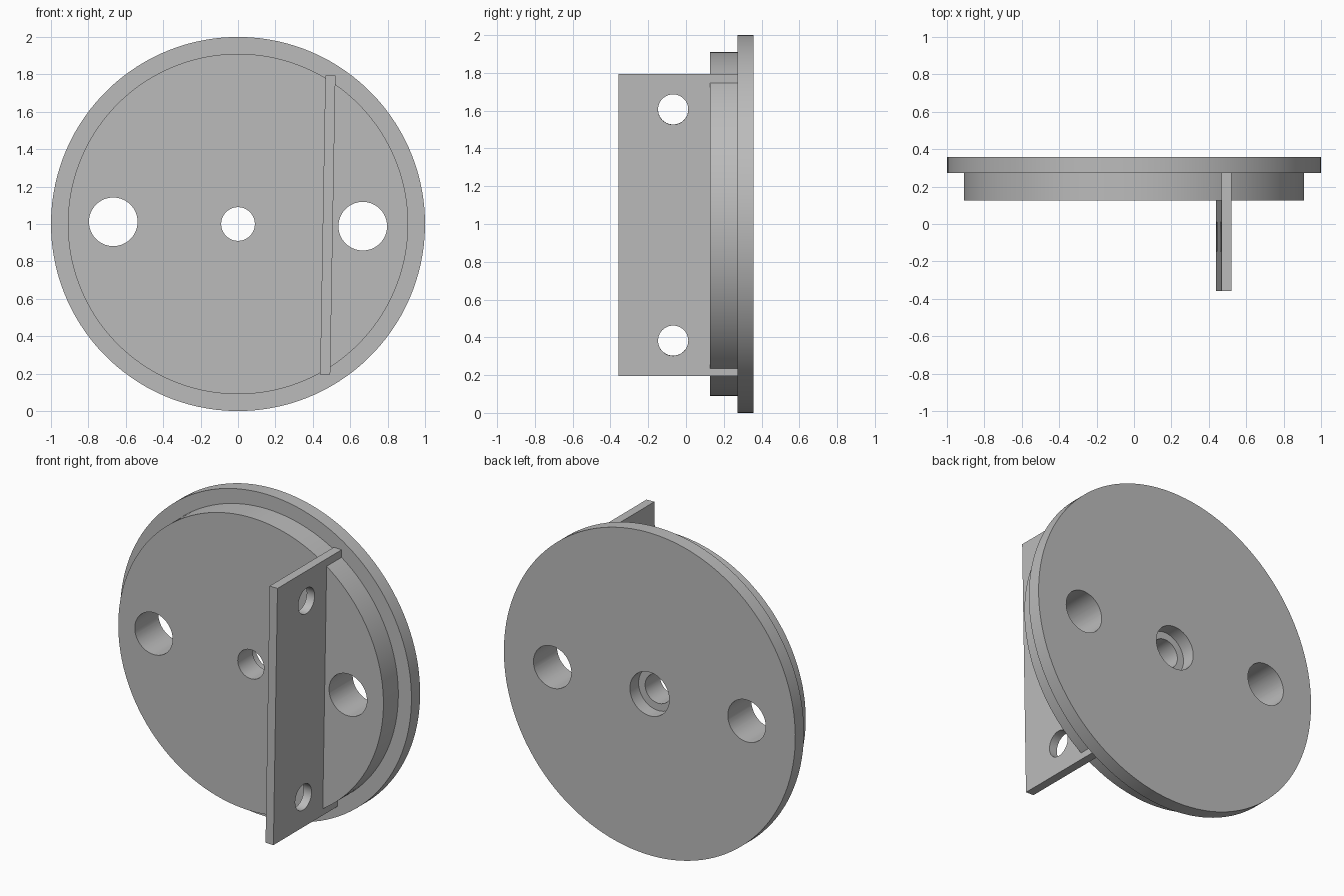
import bpy, bmesh, math
from mathutils import Matrix, Vector

if "Cube" in bpy.data.objects:
    bpy.data.objects.remove(bpy.data.objects["Cube"], do_unlink=True)

SIDES = 128
TILT = Matrix.Translation((0, 0, 1)) @ Matrix.Rotation(math.radians(1), 4, 'Y')

grey = bpy.data.materials.new("plain grey")
grey.use_nodes = True
COLOUR = (0.5, 0.5, 0.5, 1)
grey.diffuse_color = COLOUR
grey.node_tree.nodes["Principled BSDF"].inputs["Base Color"].default_value = COLOUR


def make_object(name, bm):
    bmesh.ops.recalc_face_normals(bm, faces=bm.faces)
    mesh = bpy.data.meshes.new(name)
    bm.to_mesh(mesh)
    bm.free()
    obj = bpy.data.objects.new(name, mesh)
    bpy.context.collection.objects.link(obj)
    mesh.materials.append(grey)
    return obj


def drill(obj, centre, radius, axis):
    """Cut a round hole through obj along the given axis."""
    bm = bmesh.new()
    turn = Vector((0, 0, 1)).rotation_difference(Vector(axis)).to_matrix().to_4x4()
    bmesh.ops.create_cone(bm, cap_ends=True, segments=64, radius1=radius, radius2=radius,
                          depth=1, matrix=Matrix.Translation(centre) @ turn)
    cutter = make_object("hole_cutter", bm)
    cutter.hide_render = True
    mod = obj.modifiers.new("hole", 'BOOLEAN')
    mod.operation = 'DIFFERENCE'
    mod.solver = 'EXACT'
    mod.object = cutter
    bpy.context.view_layer.objects.active = obj
    bpy.ops.object.modifier_apply(modifier=mod.name)
    bpy.data.objects.remove(cutter, do_unlink=True)


def finish(obj):
    obj.matrix_world = TILT
    bpy.ops.object.select_all(action='DESELECT')
    obj.select_set(True)
    bpy.context.view_layer.objects.active = obj
    bpy.ops.object.shade_smooth_by_angle(angle=math.radians(30))


# Stepped disc with a counterbored centre, turned from one profile (radius, y)
FRONT, STEP, BACK = 0.126, 0.272, 0.357
profile = [(0.09, FRONT), (0.91, FRONT), (0.91, STEP), (1, STEP),
           (1, BACK), (0.135, BACK), (0.135, STEP), (0.09, STEP)]
bm = bmesh.new()
verts = [bm.verts.new((r, y, 0)) for r, y in profile]
edges = [bm.edges.new((a, b)) for a, b in zip(verts, verts[1:] + verts[:1])]
bmesh.ops.spin(bm, geom=verts + edges, cent=(0, 0, 0), axis=(0, 1, 0),
               angle=math.tau, steps=SIDES)
bmesh.ops.remove_doubles(bm, verts=bm.verts, dist=0.0001)
disc = make_object("stepped_disc", bm)
for side in (-1, 1):
    drill(disc, (side * 0.667, 0.25, 0), 0.13, (0, 1, 0))
finish(disc)

# Upright mounting plate, set into the disc up to the rim
depth = STEP + BACK
bm = bmesh.new()
bmesh.ops.create_cube(bm, size=1, matrix=Matrix.Translation((0.48, STEP - depth / 2, 0.003))
                      @ Matrix.Diagonal((0.054, depth, 1.6, 1)))
plate = make_object("mounting_plate", bm)
for side in (-1, 1):
    drill(plate, (0.48, -0.068, side * 0.612 + 0.003), 0.08, (1, 0, 0))
finish(plate)
